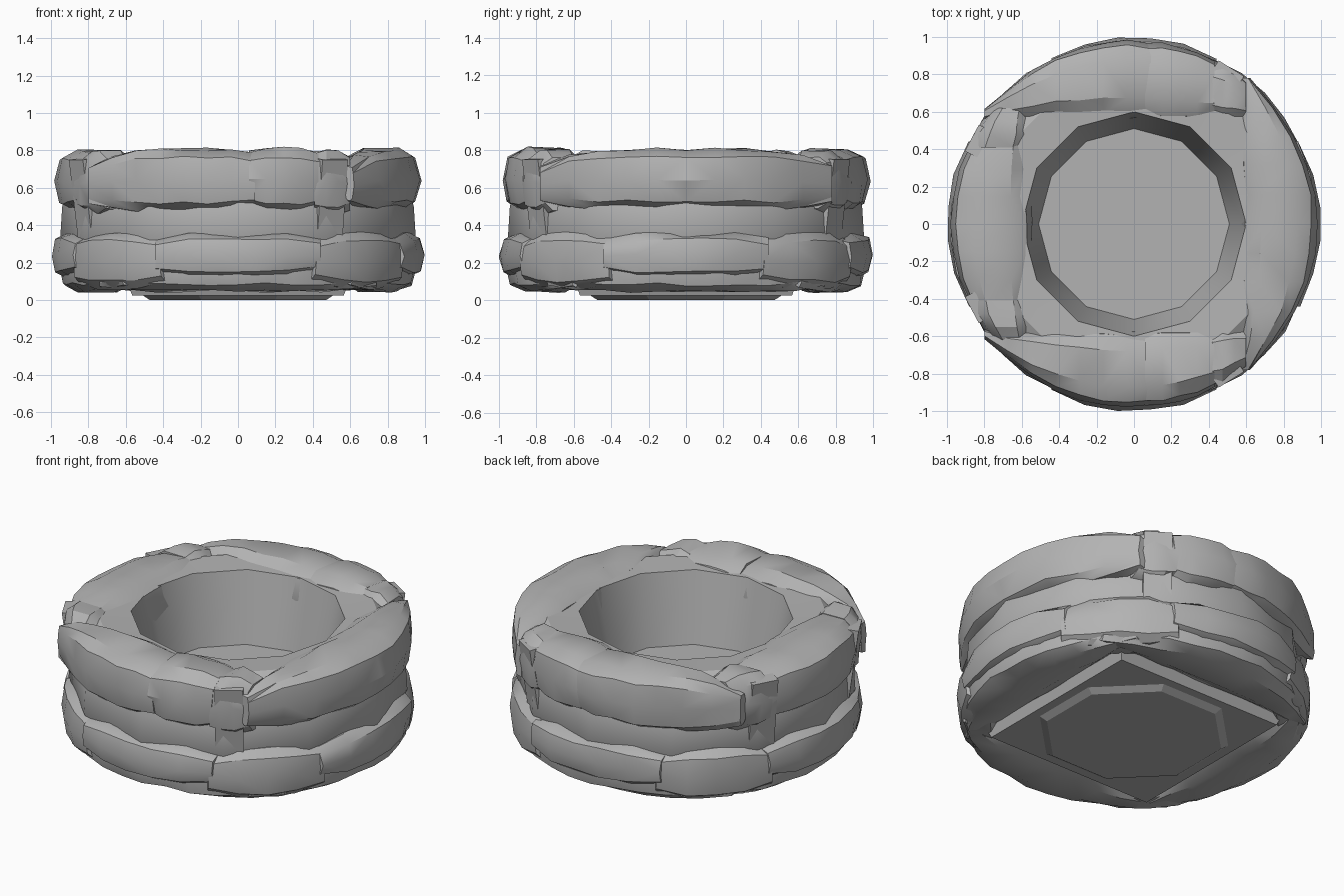
import bpy, bmesh, math, random
from mathutils import Matrix

random.seed(4)
cube = bpy.data.objects.get("Cube")
if cube:
    bpy.data.objects.remove(cube, do_unlink=True)

grey = bpy.data.materials.new("stone_grey")
grey.use_nodes = True
COLOUR = (0.45, 0.45, 0.45, 1)
grey.diffuse_color = COLOUR
grey.node_tree.nodes["Principled BSDF"].inputs["Base Color"].default_value = COLOUR


def finish(name, bm, angle=32):
    bmesh.ops.recalc_face_normals(bm, faces=bm.faces)
    mesh = bpy.data.meshes.new(name)
    bm.to_mesh(mesh)
    bm.free()
    mesh.materials.append(grey)
    ob = bpy.data.objects.new(name, mesh)
    bpy.context.collection.objects.link(ob)
    bpy.ops.object.select_all(action='DESELECT')
    ob.select_set(True)
    bpy.context.view_layer.objects.active = ob
    bpy.ops.object.shade_smooth_by_angle(angle=math.radians(angle))


def power(v, e):
    return math.copysign(abs(v) ** e, v)


def log(name, degrees, t0, t1, inner, outer, z0, z1, steps=8, sides=10, rough=0.012, pinch=0.12):
    """Bulging log: straight inner edge, outer edge on a circle, along a chord."""
    bm = bmesh.new()
    a = math.radians(degrees)
    rings = []
    for i in range(steps + 1):
        u = i / steps
        t = t0 + (t1 - t0) * u
        edge = max(math.sqrt(outer ** 2 - t ** 2), inner + 0.05)
        end = abs(2 * u - 1) ** 5
        far = (abs(t) / 0.8) ** 5
        mid, half = (edge + inner) / 2, (edge - inner) / 2 * (1 - pinch * end / 2)
        tall = (z1 - z0) / 2 * (1 - 0.4 * far) * (1 - pinch * end)
        ring = []
        for k in range(sides):
            b = math.tau * k / sides
            r = mid + half * power(math.cos(b), 0.65)
            z = (z0 + z1) / 2 - 0.03 * far + tall * power(math.sin(b), 0.65)
            r -= random.uniform(0, rough)
            z += random.uniform(-rough, rough / 2)
            ring.append(bm.verts.new((r * math.cos(a) - t * math.sin(a),
                                      r * math.sin(a) + t * math.cos(a), z)))
        rings.append(ring)
    for lo, hi in zip(rings, rings[1:]):
        for k in range(sides):
            n = (k + 1) % sides
            bm.faces.new((lo[k], lo[n], hi[n], hi[k]))
    bm.faces.new(rings[0])
    bm.faces.new(rings[-1])
    # Triangles give the chiselled facets
    bmesh.ops.triangulate(bm, faces=[f for f in bm.faces if len(f.verts) == 4])
    finish(name, bm)


# Bowl core: flat floor, flared wall, recessed waist and underside
profile = [(0.51, 0.34), (0.60, 0.76), (0.80, 0.77), (0.88, 0.72), (0.94, 0.50),
           (0.95, 0.34), (0.85, 0.12), (0.60, 0.08)]
bm = bmesh.new()
SIDES = 12
rings = []
for r, z in profile:
    rings.append([bm.verts.new((r * math.sin(math.tau * k / SIDES),
                                r * math.cos(math.tau * k / SIDES), z))
                  for k in range(SIDES)])
for lo, hi in zip(rings, rings[1:]):
    for k in range(SIDES):
        n = (k + 1) % SIDES
        bm.faces.new((lo[k], lo[n], hi[n], hi[k]))
bm.faces.new(rings[0])
bm.faces.new(rings[-1])
finish("bowl_core", bm, 35)

# Upper layer of logs
LOW, HIGH = 0.47, 0.815
log("upper_right_log", 0, -0.78, 0.78, 0.575, 0.985, LOW + 0.01, HIGH, 10)
log("upper_left_log", 180, -0.44, 0.44, 0.555, 0.985, LOW, HIGH - 0.01, 6)
for label, deg, s in (("front", -90, 1), ("back", 90, -1)):
    log("upper_long_log_" + label, deg, -0.80 * s, 0.09 * s, 0.57, 0.99, LOW, HIGH, 7)
    log("upper_short_log_" + label, deg, 0.06 * s, 0.43 * s, 0.56, 0.985, LOW, HIGH + 0.005, 4)
    log("upper_end_log_" + label, deg, 0.41 * s, 0.60 * s, 0.55, 0.985, LOW - 0.02, HIGH, 3)
    log("upper_corner_log_" + label, 180, -0.41 * s, -0.62 * s, 0.56, 0.985, LOW - 0.02, HIGH, 3)

# Lower layer: long logs beneath, bulging lumps at the sides and corners
for label, deg in (("right", 0), ("back", 90), ("left", 180), ("front", 270)):
    log("lower_log_" + label, deg, -0.74, 0.74, 0.575, 0.965, 0.045, 0.33, 10)
    log("lower_side_lump_" + label, deg, -0.44, 0.44, 0.68, 1.005, 0.12, 0.365, 5, pinch=0.25)
    log("lower_corner_lump_" + label, deg + 45, -0.33, 0.33, 0.74, 0.995, 0.06, 0.365, 4, pinch=0.25)

# Slanted straps binding the two layers
for i, deg in enumerate((58, -58, 152, -152)):
    bm = bmesh.new()
    bmesh.ops.create_cube(bm, size=1)
    place = (Matrix.Rotation(math.radians(deg), 4, 'Z')
             @ Matrix.Translation((0.89, 0, 0.55))
             @ Matrix.Rotation(0.13, 4, 'Y')
             @ Matrix.Diagonal((0.13, 0.16, 0.42, 1)))
    bmesh.ops.transform(bm, matrix=place, verts=bm.verts)
    finish("strap_%d" % (i + 1), bm)


# Square foot with a shallow octagonal pad beneath
def plate(name, sides, r_low, r_high, z0, z1):
    bm = bmesh.new()
    bmesh.ops.create_cone(bm, cap_ends=True, segments=sides, radius1=r_low,
                          radius2=r_high, depth=z1 - z0)
    turn = Matrix.Rotation(math.pi / sides, 4, 'Z')
    bmesh.ops.transform(bm, matrix=Matrix.Translation((0, 0, (z0 + z1) / 2)) @ turn,
                        verts=bm.verts)
    finish(name, bm, 20)


plate("square_foot", 4, 0.80, 0.84, 0.025, 0.10)
plate("foot_pad", 8, 0.51, 0.56, 0.0, 0.03)
